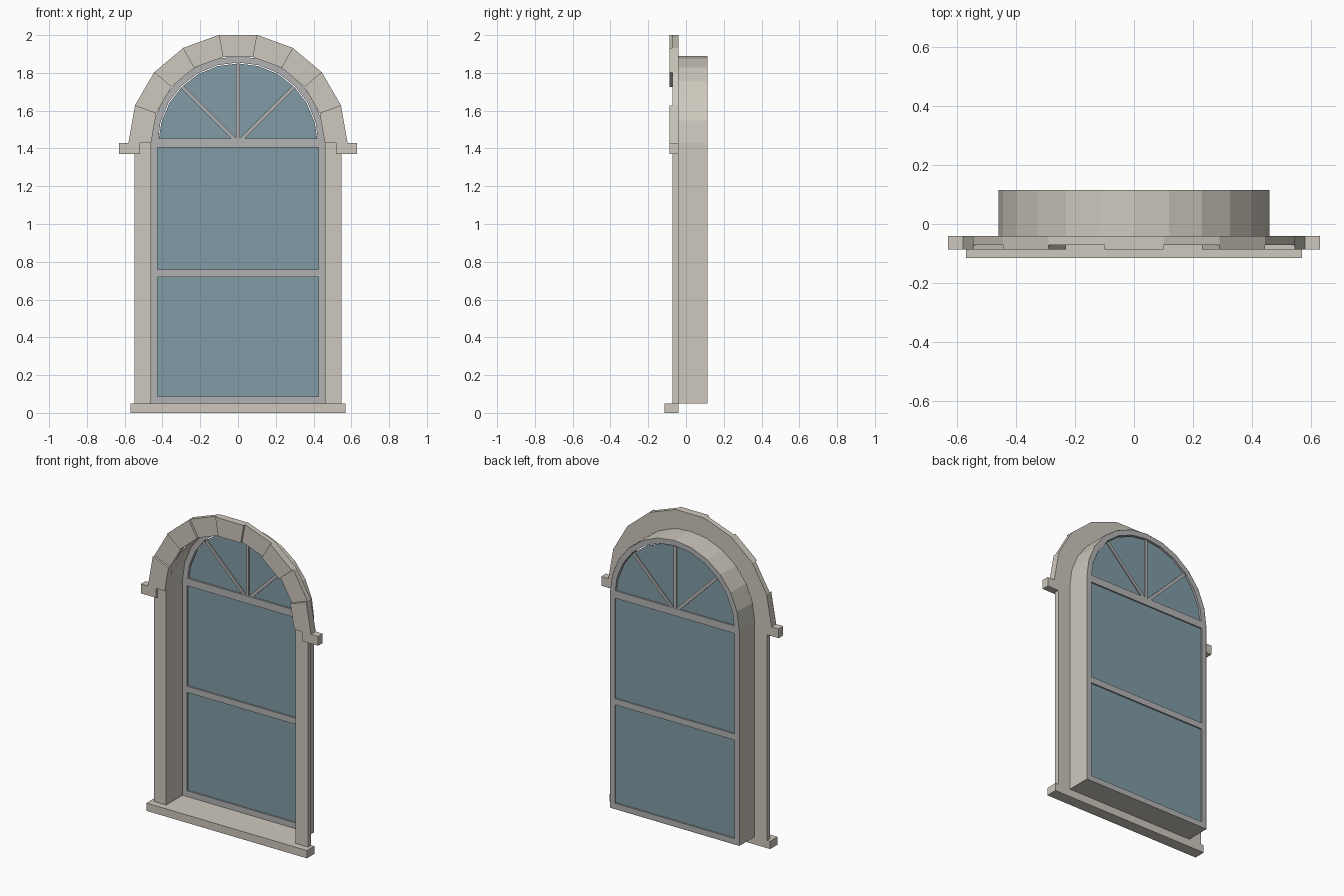
import bpy, bmesh
from math import sin, cos, pi, radians

if "Cube" in bpy.data.objects:
    bpy.data.objects.remove(bpy.data.objects["Cube"])

ZC = 1.43                      # arch spring line
R_IN, R_OUT = 0.46, 0.58       # stone arch radii
Y_BACK, Y_FLAT, Y_RAISED = -0.04, -0.072, -0.087
Y_END = 0.115                  # back of the window


def material(name, rgb):
    m = bpy.data.materials.new(name)
    m.diffuse_color = (*rgb, 1)
    m.use_nodes = True
    m.node_tree.nodes["Principled BSDF"].inputs["Base Color"].default_value = m.diffuse_color
    return m


stone = material("stone", (0.62, 0.58, 0.51))
paint = material("frame_grey", (0.45, 0.45, 0.45))
glass = material("glass_blue", (0.22, 0.33, 0.38))


def finish(name, bm, mat, fix_normals=True):
    bmesh.ops.remove_doubles(bm, verts=bm.verts, dist=1e-5)
    if fix_normals:
        bmesh.ops.recalc_face_normals(bm, faces=bm.faces)
    me = bpy.data.meshes.new(name)
    bm.to_mesh(me)
    bm.free()
    me.materials.append(mat)
    ob = bpy.data.objects.new(name, me)
    bpy.context.collection.objects.link(ob)
    return ob


def quad(bm, *pts):
    bm.faces.new([bm.verts.new(p) for p in pts])


def prism(name, pts, y0, y1, mat):
    """Extrude an x-z outline from y0 to y1."""
    bm = bmesh.new()
    f = bm.faces.new([bm.verts.new((x, y0, z)) for x, z in pts])
    new = bmesh.ops.extrude_face_region(bm, geom=[f])["geom"]
    bmesh.ops.translate(bm, vec=(0, y1 - y0, 0),
                        verts=[g for g in new if isinstance(g, bmesh.types.BMVert)])
    return finish(name, bm, mat)


def box(name, x0, x1, y0, y1, z0, z1, mat):
    return prism(name, [(x0, z0), (x1, z0), (x1, z1), (x0, z1)], y0, y1, mat)


def mirror(ob):
    ob.modifiers.new("mirror", 'MIRROR')


def arc(r, n, a0=0.0, a1=pi):
    return [(r * cos(a0 + (a1 - a0) * i / n), ZC + r * sin(a0 + (a1 - a0) * i / n))
            for i in range(n + 1)]


def arched(r, bottom, n=12):
    return [(r, bottom)] + arc(r, n) + [(-r, bottom)]


# Sill, jambs and impost blocks
box("sill", -0.57, 0.57, -0.115, Y_BACK, 0, 0.05, stone)
mirror(box("jamb", R_IN, 0.548, Y_FLAT, Y_BACK, 0.05, ZC, stone))
mirror(box("impost", 0.52, 0.63, Y_RAISED, Y_BACK, 1.37, ZC, stone))

# Arch of nine stones, every other one raised
bm = bmesh.new()
inner, outer = arc(R_IN, 9), arc(R_OUT, 9)


def at(p, y):
    return (p[0], y, p[1])


for i in range(9):
    y = Y_RAISED if i % 2 == 0 else Y_FLAT
    a, b, c, d = inner[i], outer[i], outer[i + 1], inner[i + 1]
    quad(bm, at(a, y), at(b, y), at(c, y), at(d, y))
    quad(bm, at(d, Y_BACK), at(c, Y_BACK), at(b, Y_BACK), at(a, Y_BACK))
    for p, q in ((b, c), (d, a)):
        # split the side walls at the recessed level so the joints meet
        if y == Y_RAISED:
            quad(bm, at(p, Y_RAISED), at(p, Y_FLAT), at(q, Y_FLAT), at(q, Y_RAISED))
        quad(bm, at(p, Y_FLAT), at(p, Y_BACK), at(q, Y_BACK), at(q, Y_FLAT))
for i in range(10):
    p, q = inner[i], outer[i]
    quad(bm, at(p, Y_RAISED), at(q, Y_RAISED), at(q, Y_FLAT), at(p, Y_FLAT))
for p, q in ((inner[0], outer[0]), (inner[9], outer[9])):
    quad(bm, at(p, Y_FLAT), at(q, Y_FLAT), at(q, Y_BACK), at(p, Y_BACK))
finish("stone_arch", bm, stone)

# Reveal: thin sheet lining the opening
bm = bmesh.new()
loop = arched(R_IN, 0.05)
for p, q in zip(loop, loop[1:] + loop[:1]):
    quad(bm, at(p, Y_BACK), at(p, Y_END), at(q, Y_END), at(q, Y_BACK))
finish("reveal", bm, stone)

# Outer frame ring
F0 = 0.092
R_F = 0.425
bm = bmesh.new()
o, n = arched(R_IN - 0.001, 0.051), arched(R_F, 0.088)
for i in range(len(o)):
    j = (i + 1) % len(o)
    for y in (F0, Y_END):
        quad(bm, at(o[i], y), at(o[j], y), at(n[j], y), at(n[i], y))
    for s in (o, n):
        quad(bm, at(s[i], F0), at(s[j], F0), at(s[j], Y_END), at(s[i], Y_END))
finish("window_frame", bm, paint)

# Rails and fan glazing bars
box("middle_rail", -R_F, R_F, F0, Y_END, 0.72, 0.76, paint)
box("transom", -R_F, R_F, F0, Y_END, 1.405, 1.453, paint)
for name, ang in (("left", 135), ("middle", 90), ("right", 45)):
    c, s, w = cos(radians(ang)), sin(radians(ang)), 0.01
    pts = [(r * c - k * s, ZC + r * s + k * c)
           for r, k in ((0.02, -w), (0.42, -w), (0.42, w), (0.02, w))]
    prism("fan_bar_" + name, pts, F0 + 0.002, Y_END - 0.002, paint)

# Glass panes
G0, G1 = 0.102, 0.106
box("lower_pane", -R_F, R_F, G0, G1, 0.088, 0.72, glass)
box("upper_pane", -R_F, R_F, G0, G1, 0.76, 1.405, glass)
prism("fan_pane", [(-0.419, 1.453)] + [(x, z) for x, z in arc(0.42, 12)[::-1] if z > 1.46]
      + [(0.419, 1.453)], G0, G1, glass)
